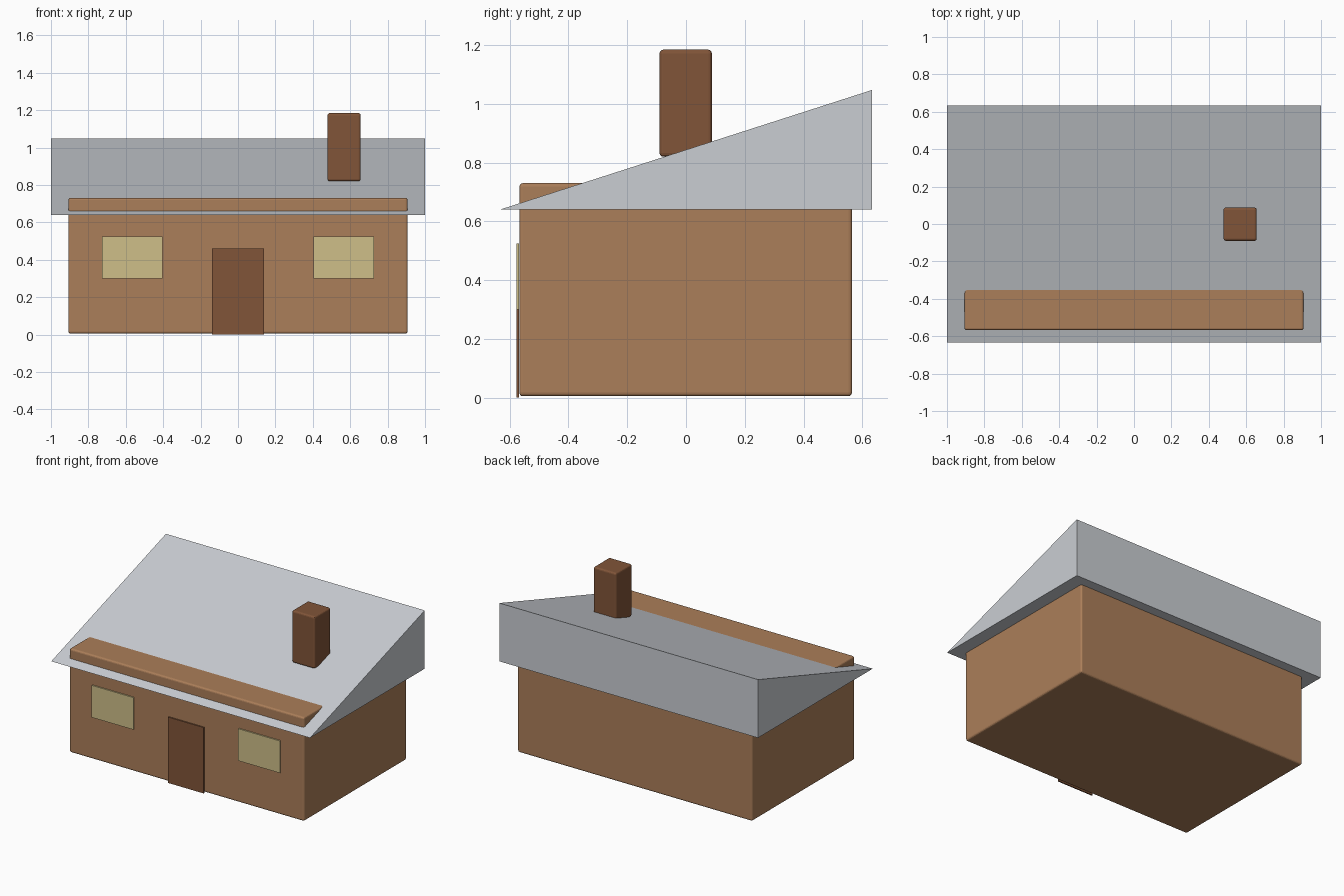
import bpy
import bmesh

cube = bpy.data.objects.get("Cube")
if cube:
    bpy.data.objects.remove(cube, do_unlink=True)


def material(name, rgb):
    mat = bpy.data.materials.new(name)
    mat.use_nodes = True
    color = (*rgb, 1)
    mat.diffuse_color = color
    mat.node_tree.nodes["Principled BSDF"].inputs["Base Color"].default_value = color
    return mat


clay = material("clay brown", (0.41, 0.21, 0.10))
wood = material("dark brown", (0.22, 0.09, 0.04))
glass = material("pale yellow", (0.62, 0.52, 0.25))
slate = material("light grey", (0.59, 0.615, 0.65))


def add_object(name, bm, mat):
    bmesh.ops.recalc_face_normals(bm, faces=bm.faces)
    mesh = bpy.data.meshes.new(name)
    bm.to_mesh(mesh)
    bm.free()
    mesh.materials.append(mat)
    obj = bpy.data.objects.new(name, mesh)
    bpy.context.collection.objects.link(obj)
    return obj


def box(name, low, high, mat, bevel=0):
    """Box between two corners, with optional rounded edges."""
    bm = bmesh.new()
    bmesh.ops.create_cube(bm, size=1)
    for v in bm.verts:
        v.co = [(a + b) / 2 + c * (b - a) for a, b, c in zip(low, high, v.co)]
    obj = add_object(name, bm, mat)
    if bevel:
        mod = obj.modifiers.new("rounded edges", "BEVEL")
        mod.width = bevel
        mod.segments = 3
    return obj


# House body, its top front edge rising through the roof
box("walls", (-0.907, -0.567, 0.005), (0.907, 0.565, 0.73), clay, 0.012)

# Solid wedge roof, sloping up toward the back
bm = bmesh.new()
profile = [(-0.633, 0.64), (0.633, 0.64), (0.633, 1.047)]
side = bm.faces.new([bm.verts.new((-1, y, z)) for y, z in profile])
swept = bmesh.ops.extrude_face_region(bm, geom=[side])["geom"]
verts = [g for g in swept if isinstance(g, bmesh.types.BMVert)]
bmesh.ops.translate(bm, verts=verts, vec=(2, 0, 0))
# Close the starting end if the extrusion opened it
bmesh.ops.holes_fill(bm, edges=[e for e in bm.edges if e.is_boundary])
add_object("roof", bm, slate)

# Chimney resting on the slope
box("chimney", (0.479, -0.09, 0.82), (0.656, 0.088, 1.184), wood, 0.012)

# Door and windows, slightly proud of the front wall
box("door", (-0.138, -0.577, 0), (0.138, -0.568, 0.46), wood)
for name, x in (("right_window", -0.566), ("left_window", 0.566)):
    box(name, (x - 0.161, -0.577, 0.30), (x + 0.161, -0.568, 0.524), glass)
